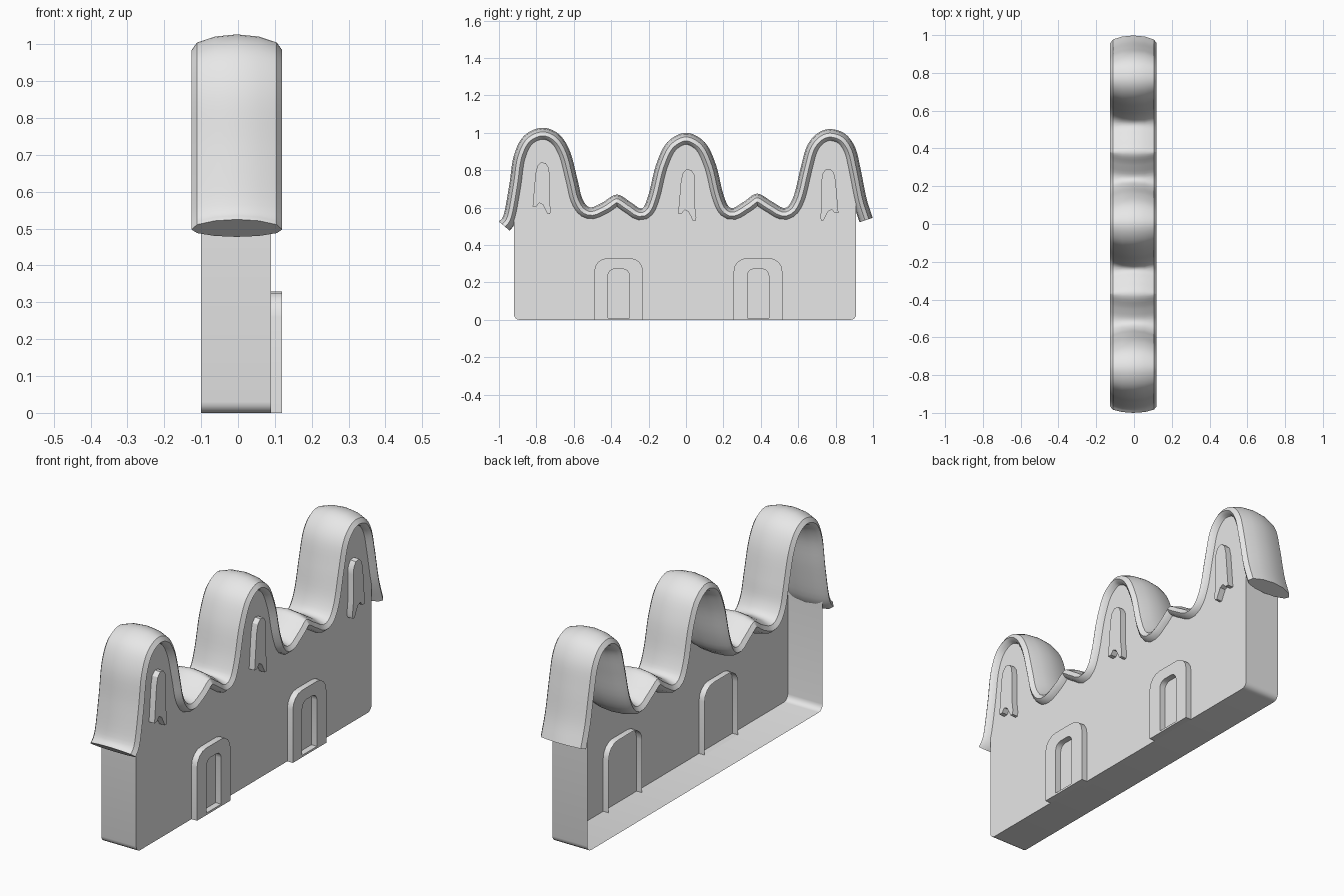
import bpy, bmesh, math
from mathutils import Vector

if "Cube" in bpy.data.objects:
    bpy.data.objects.remove(bpy.data.objects["Cube"])

grey = bpy.data.materials.new("plain_grey")
grey.diffuse_color = (0.8, 0.8, 0.8, 1)
grey.use_nodes = True
grey.node_tree.nodes["Principled BSDF"].inputs["Base Color"].default_value = grey.diffuse_color


def finish(name, bm, angle=30):
    """Turn a bmesh into a named object with smooth shading and sharp edges."""
    me = bpy.data.meshes.new(name)
    bm.to_mesh(me)
    bm.free()
    me.materials.append(grey)
    ob = bpy.data.objects.new(name, me)
    bpy.context.collection.objects.link(ob)
    bpy.ops.object.select_all(action='DESELECT')
    ob.select_set(True)
    bpy.context.view_layer.objects.active = ob
    bpy.ops.object.shade_smooth_by_angle(angle=math.radians(angle))
    return ob


def loop(bm, pts, x):
    return [bm.verts.new((x, y, z)) for y, z in pts]


def bridge(bm, a, b, closed=True):
    n = len(a)
    for i in range(n if closed else n - 1):
        j = (i + 1) % n
        bm.faces.new((a[i], a[j], b[j], b[i]))


def spline(pts, steps):
    """Catmull-Rom curve through the points."""
    p = [Vector(q) for q in pts]
    p = [2 * p[0] - p[1]] + p + [2 * p[-1] - p[-2]]
    out = []
    for i in range(1, len(p) - 2):
        a, b, c, d = p[i - 1:i + 3]
        for s in range(steps):
            t = s / steps
            out.append(0.5 * (2 * b + (c - a) * t + (2 * a - 5 * b + 4 * c - d) * t * t
                              + (3 * b - a - 3 * c + d) * t ** 3))
    return out + [p[-2]]


# Wavy roof line in (y, z): three tall humps with low ripples between
ridge = spline([(-1.0, .525), (-.974, .565), (-.945, .72), (-.92, .88), (-.865, .985),
                (-.77, 1.027), (-.68, .993), (-.62, .90), (-.58, .75), (-.555, .65),
                (-.515, .602), (-.45, .625), (-.37, .67), (-.29, .625), (-.235, .596),
                (-.2, .67), (-.16, .83), (-.10, .95), (0, 1.0), (.10, .95), (.16, .83),
                (.2, .67), (.24, .598), (.31, .632), (.38, .675), (.46, .632), (.53, .598),
                (.575, .66), (.61, .80), (.645, .925), (.70, .995), (.77, 1.02), (.85, .995),
                (.905, .92), (.935, .80), (.965, .65), (.998, .545)], 5)
normals = []
for i in range(len(ridge)):
    t = (ridge[min(i + 1, len(ridge) - 1)] - ridge[max(i - 1, 0)]).normalized()
    normals.append(Vector((t.y, -t.x)))

# Roof: lens-shaped section (x, depth below the ridge line) swept along the wave
half = [(.123, .043), (.108, .022), (.06, .006)]
under = [(.108, .058), (.06, .07)]
section = ([(-x, d) for x, d in half] + [(0, 0)] + half[::-1]
           + under + [(0, .074)] + [(-x, d) for x, d in under[::-1]])
bm = bmesh.new()
rings = []
for p, n in zip(ridge, normals):
    rings.append([bm.verts.new((x - .003, *(p + n * d))) for x, d in section])
for a, b in zip(rings, rings[1:]):
    bridge(bm, a, b)
bm.faces.new(rings[0])
bm.faces.new(rings[-1])
bmesh.ops.recalc_face_normals(bm, faces=bm.faces)
finish("roof", bm, 35)

# Body: one wall under the roof with ends and floor, left open at the back and top
Y0, Y1, R, X0, X1 = -.92, .91, .03, -.1, .09
top = [p + n * .04 for p, n in zip(ridge, normals)]
top = [p for p in top if Y0 < p.x < Y1]
arc = [k * math.pi / 8 for k in range(5)]
rim = [(Y1, top[-1].y)]
rim += [(Y1 - R + R * math.cos(a), R - R * math.sin(a)) for a in arc]
rim += [(Y0 + R - R * math.sin(a), R - R * math.cos(a)) for a in arc]
rim += [(Y0, top[0].y)]
bm = bmesh.new()
front = loop(bm, rim, X1)
back = loop(bm, rim, X0)
bridge(bm, front, back, closed=False)
bm.faces.new(front + loop(bm, top, X1))
bmesh.ops.recalc_face_normals(bm, faces=bm.faces)
wall = max(bm.faces, key=lambda f: f.calc_area())
if wall.normal.x < 0:
    bmesh.ops.reverse_faces(bm, faces=bm.faces)
finish("body", bm)


def arch(yc, w, z0, z1, r):
    """Door outline: flat foot and rounded upper corners."""
    h = w / 2 - r
    pts = [(yc - w / 2, z0)]
    pts += [(yc - h - r * math.cos(a), z1 - r + r * math.sin(a)) for a in arc]
    pts += [(yc + h + r * math.sin(a), z1 - r + r * math.cos(a)) for a in arc]
    return pts + [(yc + w / 2, z0)]


# Door frames: raised arches with a recessed opening, showing through inside
for name, yc in (("door_frame_left", -.36), ("door_frame_right", .385)):
    bm = bmesh.new()
    outer, inner = arch(yc, .26, 0, .33, .07), arch(yc, .115, .01, .272, .035)
    rows = [loop(bm, outer, .06), loop(bm, outer, .12),
            loop(bm, inner, .12), loop(bm, inner, .09)]
    for a, b in zip(rows, rows[1:]):
        bridge(bm, a, b)
    bmesh.ops.recalc_face_normals(bm, faces=bm.faces)
    ring = [f for f in bm.faces if f.calc_center_median().x > .119]
    if ring[0].normal.x < 0:
        bmesh.ops.reverse_faces(bm, faces=bm.faces)
    finish(name, bm)

# Windows: raised slots with a trailing foot on one side
slot = [(-.82, .605), (-.805, .78), (-.795, .822), (-.775, .842), (-.75, .838), (-.734, .815),
        (-.73, .78), (-.73, .64), (-.723, .585), (-.727, .566), (-.74, .565), (-.752, .59),
        (-.765, .615), (-.785, .625), (-.80, .606)]
for name, flip, dy, dz in (("window_left", 1, 0, 0), ("window_middle", 1, .778, -.037),
                           ("window_right", -1, -.005, -.035)):
    pts = [(flip * y + dy, z + dz) for y, z in slot]
    bm = bmesh.new()
    a, b = loop(bm, pts, .085), loop(bm, pts, .12)
    bridge(bm, a, b)
    bm.faces.new(a)
    bm.faces.new(b)
    bmesh.ops.recalc_face_normals(bm, faces=bm.faces)
    finish(name, bm)
